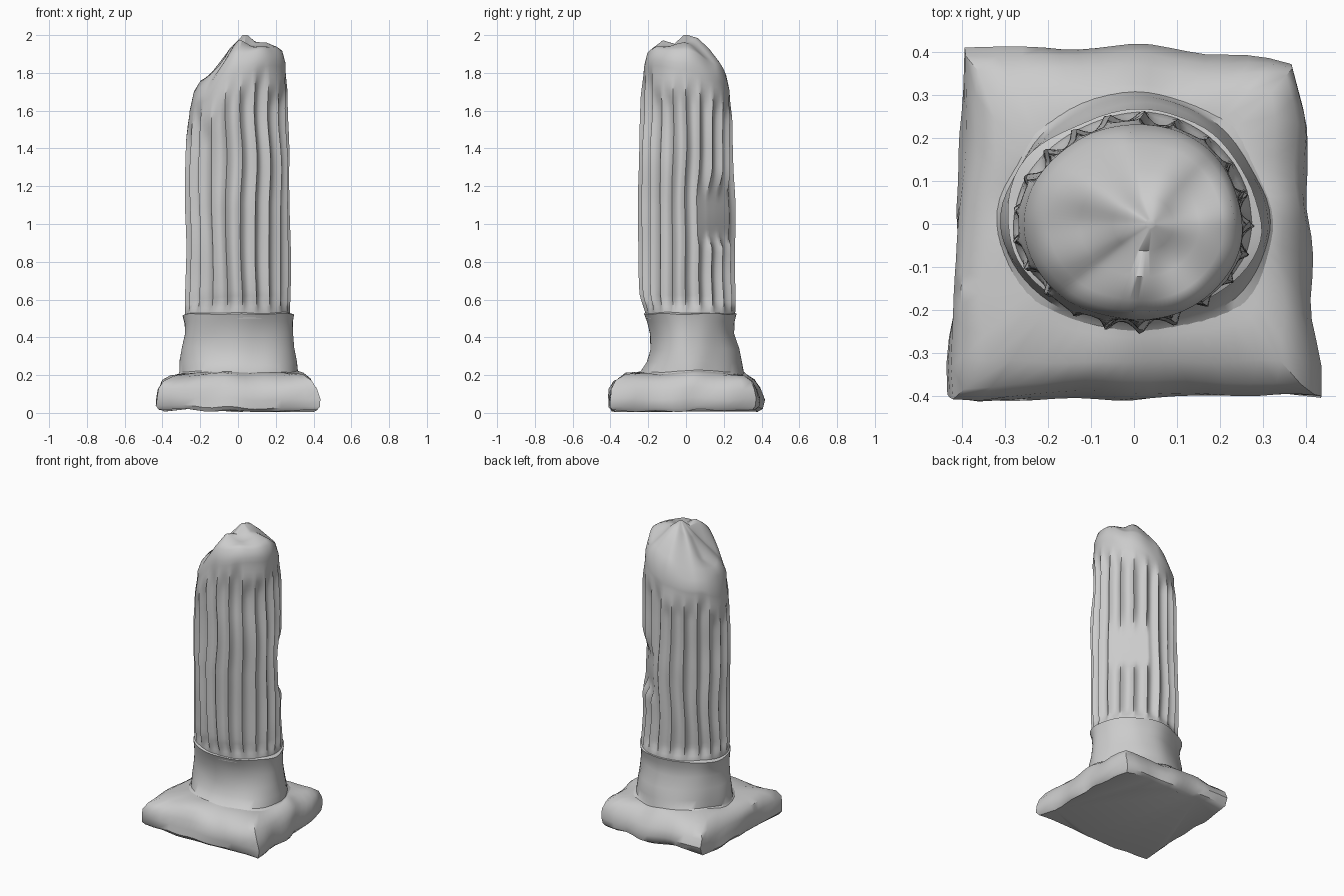
import bpy, bmesh, math
from mathutils import Vector, noise

if "Cube" in bpy.data.objects:
    bpy.data.objects.remove(bpy.data.objects["Cube"])


def lerp(a, b, t):
    return a + (b - a) * t


def smooth(a, b, v):
    t = max(0.0, min(1.0, (v - a) / (b - a)))
    return t * t * (3 - 2 * t)


def loft(name, rings, cap_start=False, cap_end=False, angle=40):
    """Skin a list of closed rings into one object."""
    bm = bmesh.new()
    rows = [[bm.verts.new(p) for p in r] for r in rings]
    n = len(rows[0])
    for a, b in zip(rows, rows[1:]):
        for i in range(n):
            j = (i + 1) % n
            bm.faces.new((a[i], a[j], b[j], b[i]))
    for use, row in ((cap_start, rows[0]), (cap_end, rows[-1])):
        if use:
            bm.faces.new(row)
    bmesh.ops.recalc_face_normals(bm, faces=bm.faces[:])
    me = bpy.data.meshes.new(name)
    bm.to_mesh(me)
    bm.free()
    ob = bpy.data.objects.new(name, me)
    bpy.context.collection.objects.link(ob)
    bpy.ops.object.select_all(action='DESELECT')
    ob.select_set(True)
    bpy.context.view_layer.objects.active = ob
    bpy.ops.object.shade_smooth_by_angle(angle=math.radians(angle))
    return ob


def outline(a, x0, x1, y0, y1, square=0.0):
    """Point at angle a on an oval (or square) with separate extents per side."""
    c, s = math.cos(a), math.sin(a)
    k = lerp(1, 1 / max(abs(c), abs(s)), square)
    x, y = c * k, s * k
    return x * (x1 if x > 0 else -x0), y * (y1 if y > 0 else -y0)


def stone(name, table, n, rough, **kw):
    """Weathered stone block from rows of (z, x0, x1, y0, y1, squareness)."""
    rings = []
    for z, x0, x1, y0, y1, sq in table:
        ring = []
        for i in range(n):
            x, y = outline(math.tau * i / n, x0, x1, y0, y1, sq)
            if sq > 0.5:  # skewed sides, worn back right corner
                x *= 1 - 0.045 * y / 0.4
                worn = max(0, x + y - 0.62) * 0.15
                x, y = x - worn, y - worn
            p = Vector((x, y, z))
            p += noise.noise_vector(p * 6) * rough
            p.z = max(p.z, 0.005)
            ring.append(p)
        rings.append(ring)
    return loft(name, rings, **kw)


# Worn square plinth, sloping up into the round base
stone("plinth", [
    (0.012, -.395, .39, -.39, .37, 1), (0.03, -.41, .405, -.405, .395, 1),
    (0.075, -.41, .41, -.405, .405, 1), (0.125, -.408, .402, -.40, .385, 1),
    (0.17, -.385, .385, -.375, .355, .95), (0.20, -.345, .345, -.33, .31, .85),
    (0.212, -.315, .32, -.26, .295, .25), (0.215, -.27, .27, -.18, .25, 0)],
    64, 0.022, cap_start=True)

# Flared round base with a lip, eroded at the front
stone("base_drum", [
    (0.205, -.32, .33, -.26, .30, .15), (0.22, -.31, .315, -.235, .295, 0),
    (0.27, -.31, .31, -.205, .285, 0), (0.34, -.30, .295, -.185, .275, 0),
    (0.42, -.29, .285, -.185, .25, 0), (0.48, -.293, .285, -.20, .255, 0),
    (0.52, -.30, .293, -.213, .266, 0), (0.525, -.28, .275, -.21, .25, 0),
    (0.535, -.24, .24, -.19, .215, 0)], 64, 0.014)

# Heights of the broken top every 45 degrees from +x, rim inwards
BREAK = [
    (1.00, (1.85, 1.78, 1.70, 1.66, 1.60, 1.68, 1.83, 1.87)),
    (0.92, (1.92, 1.85, 1.79, 1.71, 1.70, 1.74, 1.91, 1.92)),
    (0.80, (1.93, 1.88, 1.84, 1.77, 1.76, 1.78, 1.94, 1.935)),
    (0.55, (1.95, 1.92, 1.91, 1.86, 1.79, 1.84, 1.975, 1.94)),
    (0.28, (1.97, 1.975, 1.975, 1.94, 1.92, 1.92, 1.955, 1.96)),
]


def around(values, a):
    t = (a / math.tau * 8) % 8
    i = int(t)
    return lerp(values[i], values[(i + 1) % 8], smooth(0, 1, t - i))


FLUTES, SEG, ROWS = 21, 6, 44
N = FLUTES * SEG
CHIP = Vector((math.cos(0.85), math.sin(0.85), 0))


def shaft_point(i, z, rim):
    a = math.tau * i / N
    taper = 1 - 0.04 * smooth(1.3, 1.65, z) - 0.065 * smooth(rim - .18, rim, z)
    foot = 1 - smooth(.50, .64, z)
    x, y = outline(a, -.278, .275, -.245 + .03 * foot, .255)
    flute = noise.noise(Vector((i // SEG * 1.7, 0.3, 5)))
    fade = smooth(.52, .60, z)
    fade *= 1 - smooth(rim - .22 + .12 * flute, rim - .06 + .12 * flute, z)
    groove = math.sin(math.pi * (i % SEG) / SEG) ** 0.8
    k = taper * (1 - fade * (0.095 + 0.05 * flute) * groove)
    p = Vector((x * k, y * k, z))
    # broken patch on the back right of the shaft
    amount = smooth(.86, .96, z) * (1 - smooth(1.12, 1.30, z))
    over = p.dot(CHIP) - 0.215
    if over > 0:
        p -= CHIP * over * amount
    q = noise.noise_vector(Vector((x * 4, y * 4, z * 3))) * 0.014
    return p + Vector((q.x, q.y, 0))


# Fluted shaft with a jagged broken top
rings = []
for r in range(ROWS + 1):
    ring = []
    for i in range(N):
        a = math.tau * i / N
        rim = around(BREAK[0][1], a)
        ring.append(shaft_point(i, lerp(.50, rim, r / ROWS), rim))
    rings.append(ring)
for f, heights in BREAK[1:]:
    ring = []
    for i, edge in enumerate(rings[ROWS]):
        h = around(heights, math.tau * i / N)
        h += 0.022 * noise.noise(Vector((edge.x * f * 9, edge.y * f * 9, 4)))
        ring.append(Vector((lerp(.03, edge.x, f), edge.y * f, min(h, 1.985))))
    rings.append(ring)
rings.append([Vector((lerp(.04, p.x, .05), p.y * .05, 2.0)) for p in rings[ROWS]])
loft("broken_fluted_shaft", rings, cap_end=True, angle=50)
